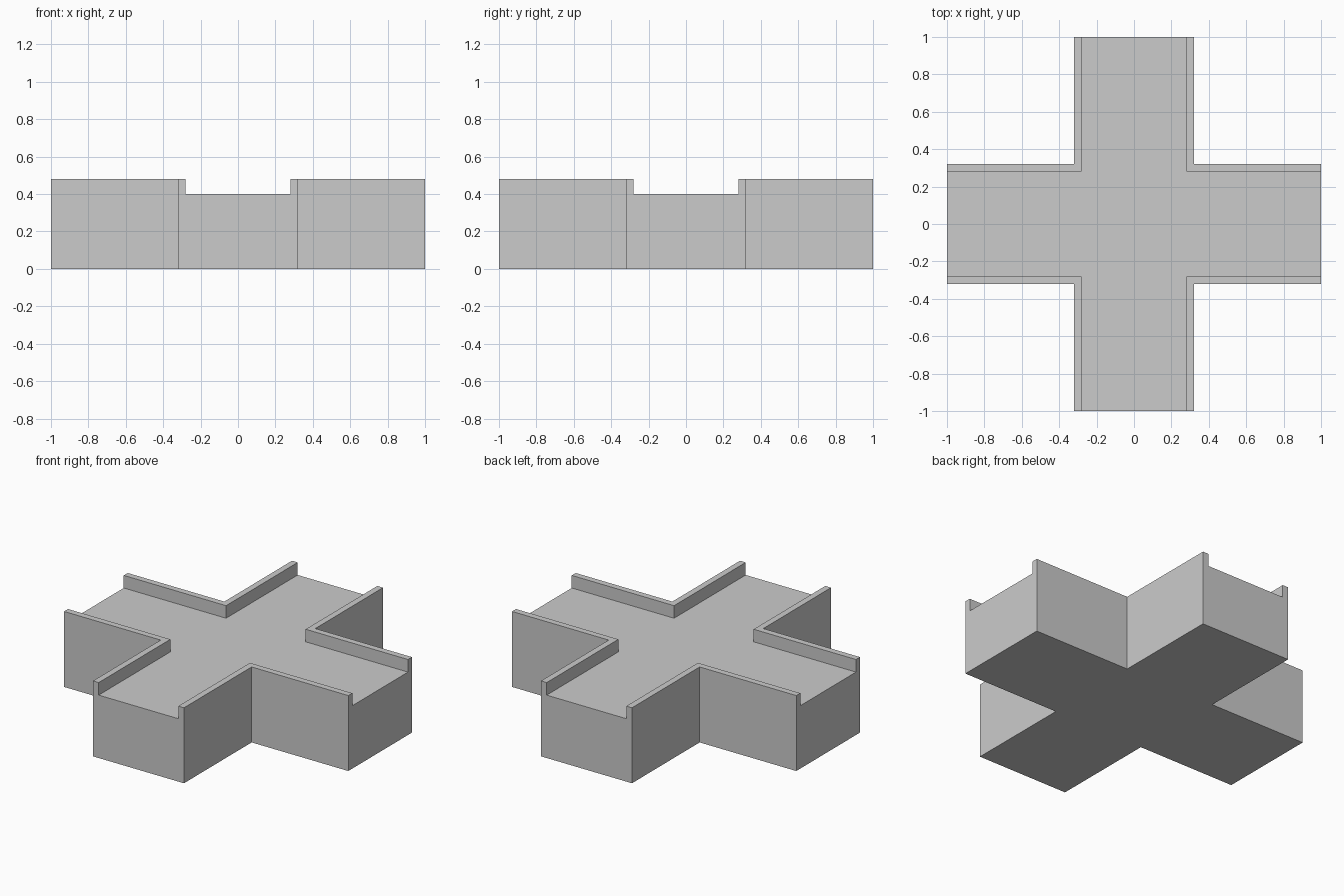
import bpy, bmesh

if "Cube" in bpy.data.objects:
    bpy.data.objects.remove(bpy.data.objects["Cube"])


def cross_prism(name, half_width, reach, z0, z1):
    """Plus-shaped solid from z0 to z1."""
    w, r = half_width, reach
    quarter = [(r, -w), (r, w), (w, w)]
    outline = []
    for _ in range(4):
        outline += quarter
        quarter = [(-y, x) for x, y in quarter]
    bm = bmesh.new()
    base = bm.faces.new([bm.verts.new((x, y, z0)) for x, y in outline])
    top = bmesh.ops.extrude_face_region(bm, geom=[base], use_keep_orig=True)["geom"]
    bmesh.ops.translate(bm, vec=(0, 0, z1 - z0),
                        verts=[v for v in top if isinstance(v, bmesh.types.BMVert)])
    bmesh.ops.recalc_face_normals(bm, faces=bm.faces)
    mesh = bpy.data.meshes.new(name)
    bm.to_mesh(mesh)
    bm.free()
    obj = bpy.data.objects.new(name, mesh)
    bpy.context.collection.objects.link(obj)
    return obj


# Solid crossing block up to the rim height
crossing = cross_prism("wall_crossing", 0.32, 1.0, 0.0, 0.48)

# Sunken walkway, open at all four ends, leaving thin parapets
cutter = cross_prism("walkway_cutter", 0.28, 1.2, 0.40, 0.60)
cutter.hide_render = True
cut = crossing.modifiers.new("walkway", 'BOOLEAN')
cut.operation = 'DIFFERENCE'
cut.solver = 'EXACT'
cut.object = cutter

# Apply the cut and remove the helper
bpy.context.view_layer.objects.active = crossing
crossing.select_set(True)
bpy.ops.object.modifier_apply(modifier=cut.name)
bpy.data.objects.remove(cutter)
